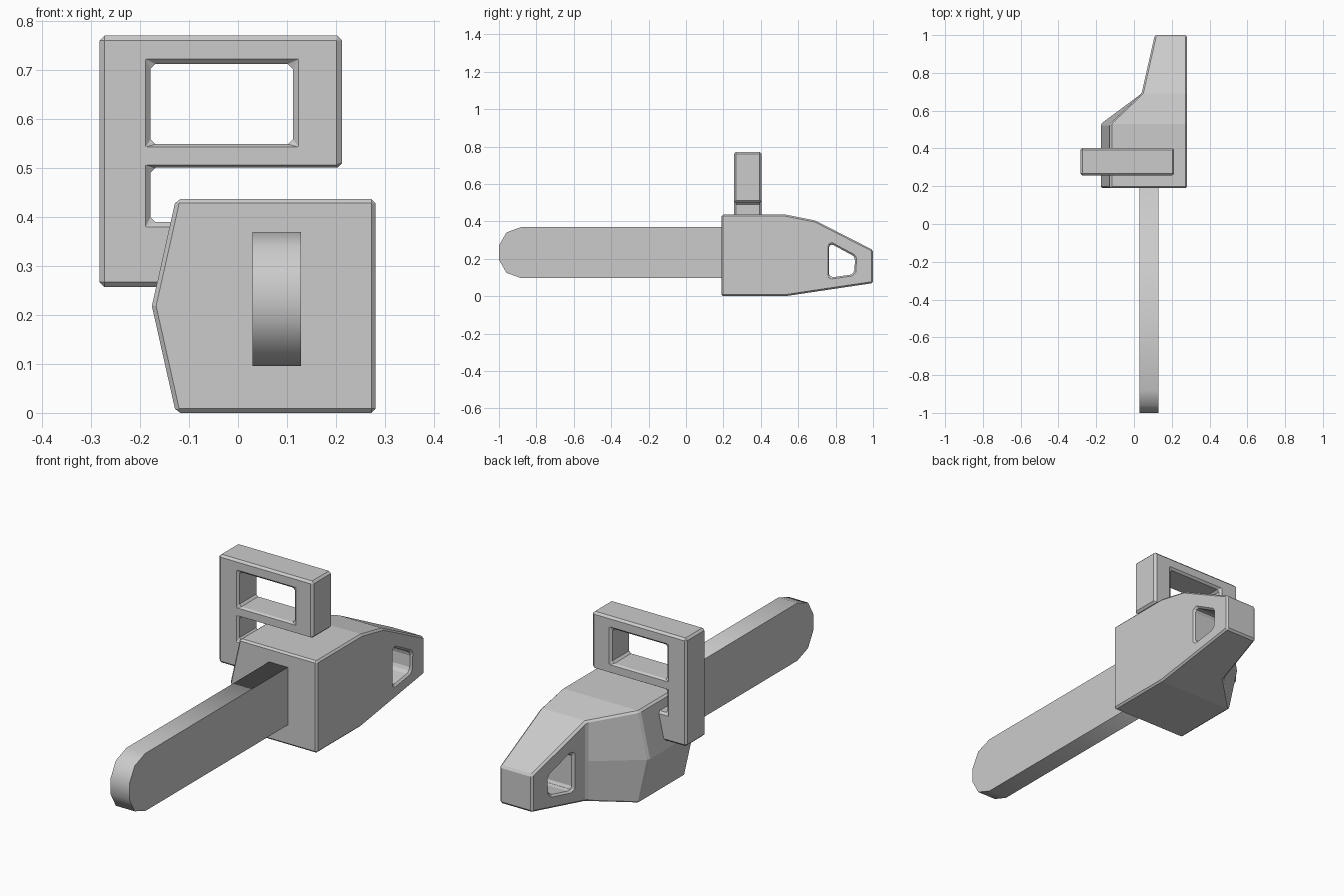
import bpy, bmesh

if "Cube" in bpy.data.objects:
    bpy.data.objects.remove(bpy.data.objects["Cube"])


def make_object(name, bm):
    bmesh.ops.recalc_face_normals(bm, faces=bm.faces)
    mesh = bpy.data.meshes.new(name)
    bm.to_mesh(mesh)
    bm.free()
    obj = bpy.data.objects.new(name, mesh)
    bpy.context.collection.objects.link(obj)
    return obj


def loft(name, rings):
    bm = bmesh.new()
    loops = [[bm.verts.new(p) for p in ring] for ring in rings]
    n = len(loops[0])
    for a, b in zip(loops, loops[1:]):
        for i in range(n):
            j = (i + 1) % n
            bm.faces.new((a[i], a[j], b[j], b[i]))
    bm.faces.new(loops[0])
    bm.faces.new(loops[-1])
    # merge coplanar panels so that each wall is one clean face
    bmesh.ops.dissolve_limit(bm, angle_limit=0.01, verts=bm.verts, edges=bm.edges)
    return make_object(name, bm)


def cut(obj, cutter):
    cutter.hide_render = True
    cutter.hide_set(True)
    mod = obj.modifiers.new("opening", 'BOOLEAN')
    mod.operation = 'DIFFERENCE'
    mod.solver = 'EXACT'
    mod.object = cutter


def chamfer(obj, width=0.01):
    mod = obj.modifiers.new("chamfer", 'BEVEL')
    mod.width = width
    mod.segments = 1
    mod.limit_method = 'ANGLE'
    mod.angle_limit = 0.6


def side_prism(name, pts, x0, x1):
    return loft(name, [[(x, y, z) for y, z in pts] for x in (x0, x1)])


def front_prism(name, pts, y0, y1):
    return loft(name, [[(x, y, z) for x, z in pts] for y in (y0, y1)])


# Motor housing tapering into the rear grip: y, bottom, top, left edge, left ridge
sections = [(0.19, 0.0, 0.437, -0.127, -0.176),
            (0.53, 0.0, 0.437, -0.127, -0.176),
            (0.69, 0.024, 0.405, 0.04, 0.04),
            (1.00, 0.07, 0.247, 0.11, 0.11)]
body = loft("motor_housing", [
    [(0.281, y, lo), (0.281, y, hi), (left, y, hi),
     (ridge, y, (lo + hi) / 2), (left, y, lo)]
    for y, lo, hi, left, ridge in sections])

# Rear grip opening
grip = side_prism("rear_grip_cutter", [
    (0.765, 0.11), (0.78, 0.101), (0.885, 0.116), (0.90, 0.13),
    (0.904, 0.20), (0.894, 0.216), (0.78, 0.278), (0.765, 0.27)], -0.2, 0.5)
cut(body, grip)
chamfer(body)

# Guide bar with a faceted, smoothly shaded nose
bar = side_prism("guide_bar", [
    (0.25, 0.096), (-0.88, 0.096), (-0.96, 0.125), (-1.0, 0.195),
    (-1.0, 0.271), (-0.96, 0.341), (-0.88, 0.37), (0.25, 0.37)], 0.03, 0.129)
for f in bar.data.polygons:
    f.use_smooth = abs(f.normal.x) < 0.5
for e in bar.data.edges:
    a, b = (bar.data.vertices[i].co for i in e.vertices)
    e.use_edge_sharp = abs(a.x - b.x) < 0.001

# Top handle: frame with a side post hooking into the housing
handle = front_prism("top_handle", [
    (-0.283, 0.257), (0.0, 0.257), (0.0, 0.39), (-0.179, 0.39),
    (-0.179, 0.501), (0.213, 0.501), (0.213, 0.771), (-0.283, 0.771)], 0.257, 0.403)
window = front_prism("handle_window_cutter", [
    (-0.179, 0.549), (0.112, 0.549), (0.112, 0.713), (-0.179, 0.713)], 0.1, 0.6)
cut(handle, window)
chamfer(handle)
